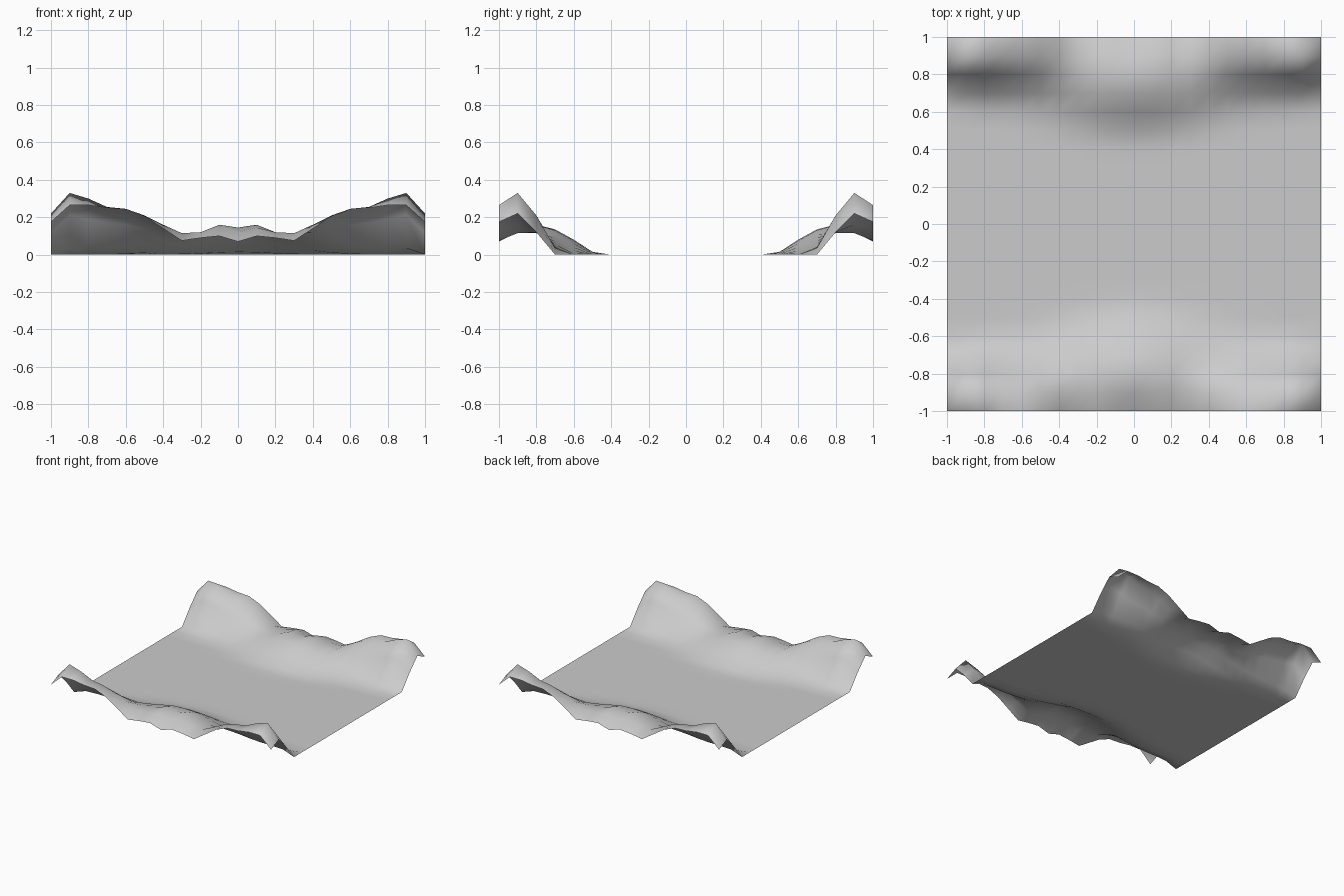
import bpy
import bmesh

if "Cube" in bpy.data.objects:
    bpy.data.objects.remove(bpy.data.objects["Cube"])

# Heights of one bank quarter: |y| -> heights at |x| = 0, 0.1 ... 1.0
BANK = {
    5: [.015, .012, .007, .003, 0, 0, 0, 0, 0, 0, 0],
    6: [.08, .075, .06, .04, .022, .01, .005, 0, 0, 0, 0],
    7: [.135, .13, .11, .09, .07, .055, .045, .04, .04, .035, 0],
    8: [.145, .16, .12, .115, .12, .14, .16, .17, .19, .21, .12],
    9: [.12, .145, .12, .115, .16, .21, .24, .255, .30, .33, .22],
    10: [.07, .10, .09, .075, .14, .205, .245, .25, .265, .265, .175],
}


def height(i, j):
    """Terrain height, mirrored across both axes."""
    return BANK[abs(j)][abs(i)] if abs(j) in BANK else 0.0


# Valley ground: 20 x 20 grid with raised banks at front and back
bm = bmesh.new()
bmesh.ops.create_grid(bm, x_segments=20, y_segments=20, size=1.0)
for v in bm.verts:
    v.co.z = height(round(v.co.x * 10), round(v.co.y * 10))
for f in bm.faces:
    f.smooth = True

mesh = bpy.data.meshes.new("valley_ground")
bm.to_mesh(mesh)
bm.free()
ground = bpy.data.objects.new("valley_ground", mesh)
bpy.context.collection.objects.link(ground)
